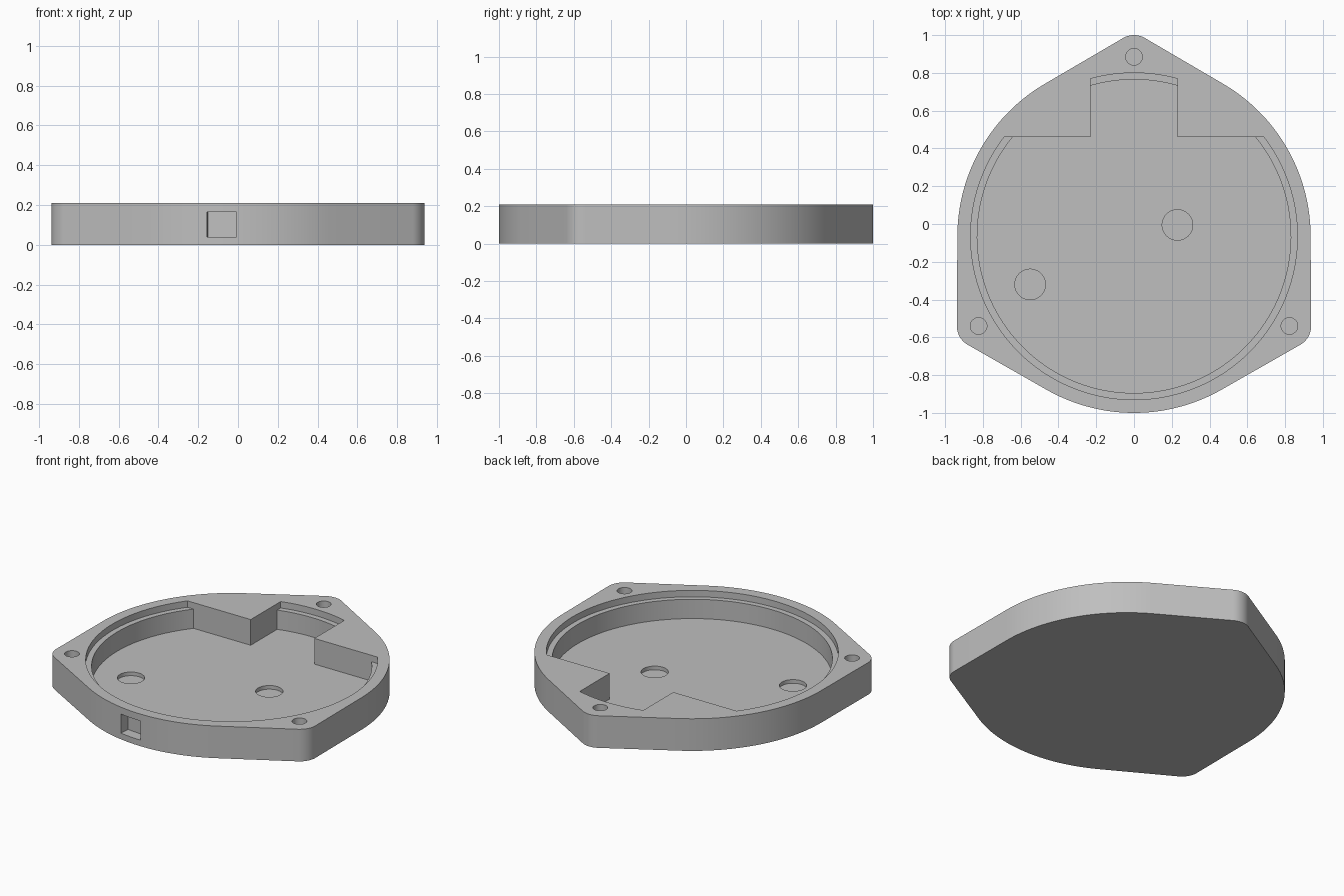
import bpy, bmesh
from math import sin, cos, acos, asin, pi, radians, degrees, sqrt
from mathutils import Vector, Matrix

cube = bpy.data.objects.get("Cube")
if cube:
    bpy.data.objects.remove(cube, do_unlink=True)

CY = -0.065               # y of the disc centre
R = 0.935                 # outer disc radius
LOBE_DIST, LOBE_R = 0.95, 0.115
HEIGHT, FLOOR, LEDGE = 0.21, 0.042, 0.168
ABOVE = HEIGHT + 0.1

grey = bpy.data.materials.new("light grey")
grey.use_nodes = True
grey.diffuse_color = (0.52, 0.52, 0.52, 1)
grey.node_tree.nodes["Principled BSDF"].inputs["Base Color"].default_value = (0.52, 0.52, 0.52, 1)


def polar(r, angle, centre=(0, CY)):
    return (centre[0] + r * cos(angle), centre[1] + r * sin(angle))


def arc(r, start, end, steps, centre=(0, CY)):
    return [polar(r, start + (end - start) * i / steps, centre) for i in range(steps + 1)]


def prism(name, points, z0, z1):
    """Extrude a counter-clockwise outline from z0 to z1."""
    bm = bmesh.new()
    face = bm.faces.new([bm.verts.new((x, y, z0)) for x, y in points])
    top = bmesh.ops.extrude_face_region(bm, geom=[face])["geom"]
    bmesh.ops.translate(bm, vec=(0, 0, z1 - z0),
                        verts=[g for g in top if isinstance(g, bmesh.types.BMVert)])
    bmesh.ops.recalc_face_normals(bm, faces=bm.faces)
    mesh = bpy.data.meshes.new(name)
    bm.to_mesh(mesh)
    bm.free()
    mesh.materials.append(grey)
    obj = bpy.data.objects.new(name, mesh)
    bpy.context.collection.objects.link(obj)
    return obj


def cut(target, cutter):
    """Subtract the cutter, then remove it."""
    cutter.hide_render = True
    mod = target.modifiers.new("cut", "BOOLEAN")
    mod.operation = "DIFFERENCE"
    mod.solver = "EXACT"
    mod.object = cutter
    bpy.context.view_layer.objects.active = target
    bpy.ops.object.modifier_apply(modifier=mod.name)
    bpy.data.objects.remove(cutter, do_unlink=True)


def drill(target, centre, r, z0):
    cut(target, prism("hole_cutter", arc(r, 0, 2 * pi, 40, centre)[:-1], z0, ABOVE))


def cavity_outline(r, shelf_y=0.46, slot_x=0.23):
    """Disc closed off at the back by a shelf with a central slot."""
    shelf = asin((shelf_y - CY) / r)
    slot = acos(slot_x / r)
    return (arc(r, pi - shelf, 2 * pi + shelf, 110) + [(slot_x, shelf_y)]
            + arc(r, slot, pi - slot, 14) + [(-slot_x, shelf_y)])


# Body: disc with three rounded corner lobes joined by tangents
spread = acos((R - LOBE_R) / LOBE_DIST)
lobes = [radians(a) for a in (90, 210, 330)]
outline = []
for a in lobes:
    outline += arc(LOBE_R, a - spread, a + spread, 14, polar(LOBE_DIST, a))
    outline += arc(R, a + spread, a + 2 * pi / 3 - spread, 36)
body = prism("case_body", outline, 0, HEIGHT)

# Main cavity and the stepped lid ledge around it
cut(body, prism("cavity_cutter", cavity_outline(0.83), FLOOR, ABOVE))
cut(body, prism("ledge_cutter", cavity_outline(0.865), LEDGE, ABOVE))

# Blind screw holes in the lobes and recesses in the floor
for a in lobes:
    drill(body, polar(LOBE_DIST, a), 0.044, FLOOR)
for centre in ((0.23, -0.005), (-0.55, -0.32)):
    drill(body, centre, 0.081, 0.018)

# Shallow rectangular pocket in the front wall, aimed at the centre
pocket = prism("pocket_cutter", [(-0.075, -R - 0.1), (0.075, -R - 0.1),
                                 (0.075, -R + 0.07), (-0.075, -R + 0.07)], 0.04, 0.165)
pocket.data.transform(Matrix.Translation((0, CY, 0)) @ Matrix.Rotation(radians(-5), 4, "Z"))
cut(body, pocket)

# Smooth round walls, sharp rims
bpy.ops.object.select_all(action="DESELECT")
body.select_set(True)
bpy.context.view_layer.objects.active = body
bpy.ops.object.shade_smooth_by_angle(angle=radians(25))
